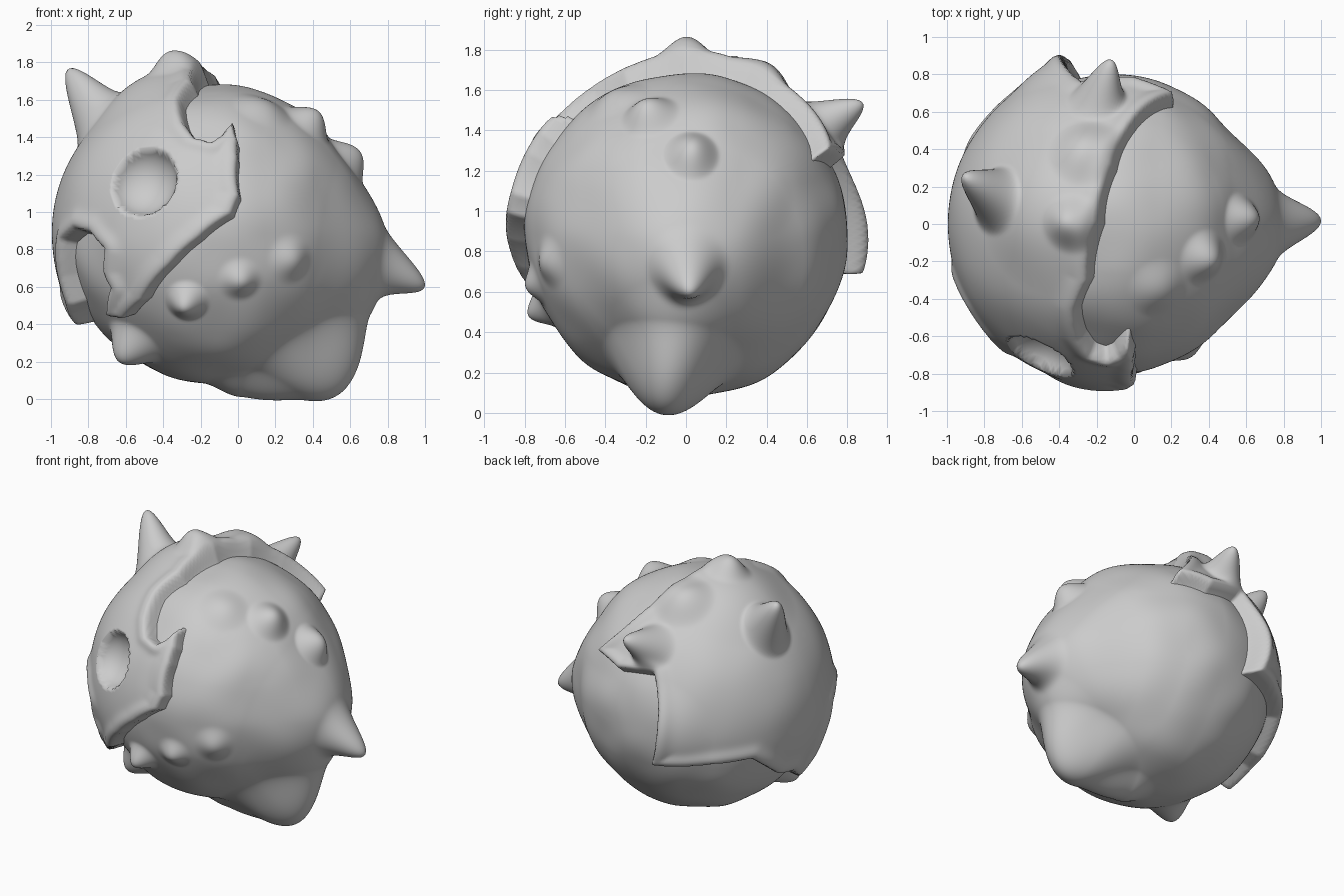
import bpy, bmesh, math
from mathutils import Vector, noise
from mathutils.geometry import intersect_point_line

if "Cube" in bpy.data.objects:
    bpy.data.objects.remove(bpy.data.objects["Cube"])

C = Vector((-0.12, 0, 0.88))      # centre of the round body
R_BODY, R_SHELL = 0.80, 0.875


def smooth(a, b, x):
    t = max(0.0, min(1.0, (x - a) / (b - a)))
    return t * t * (3 - 2 * t)


# Bumps and horns: (tip, foot direction point or None, angular width, sharpness)
def make_horns(specs, radius):
    out = []
    for tip, foot, width, power, *r0 in specs:
        tip = Vector(tip) - C
        d = ((Vector(foot) - C) if foot else tip).normalized()
        out.append((d, tip - d * (r0[0] if r0 else radius), width, power))
    return out


def horn_offset(d, horns):
    off = Vector()
    for h, vec, w, p in horns:
        t = d.angle(h)
        if t < w:
            off += vec * (1 - (t / w) ** 2) ** p
    return off


body_horns = make_horns([
    ((0.80, 0.00, 0.70), None, 0.82, 2),                      # broad tail cone
    ((1.00, 0.02, 0.61), (0.83, 0.01, 0.72), 0.28, 3, 0.94),  # tail spike
    ((0.49, -0.10, 0.01), None, 0.46, 1.9),                   # foot lobe
    ((0.55, -0.08, 0.37), None, 0.40, 2),
    ((0.65, 0.03, 1.33), None, 0.18, 1.7),
    ((0.43, -0.20, 1.54), None, 0.20, 2),
    ((0.14, -0.36, 1.58), None, 0.22, 2),
    ((-0.29, -0.78, 0.48), None, 0.16, 2.2),
    ((0.02, -0.80, 0.62), None, 0.17, 2.8),
    ((0.30, -0.71, 0.74), None, 0.19, 2.8),
    ((-0.63, -0.36, 0.20), None, 0.22, 2),
    ((0.05, -0.10, 0.02), None, 0.28, 2),
    ((0.56, 0.39, 1.06), None, 0.24, 2),
], R_BODY)

shell_horns = make_horns([
    ((-0.91, 0.25, 1.75), (-0.78, 0.14, 1.52), 0.23, 2.4),    # left horn
    ((-0.34, 0.00, 1.82), None, 0.20, 2.4),                   # crest
    ((-0.46, 0.08, 1.74), None, 0.55, 2),                     # raised brow
    ((-0.13, 0.875, 1.54), (-0.20, 0.68, 1.44), 0.20, 2.4),   # rear horn
    ((-0.26, 0.42, 1.72), None, 0.24, 2),
    ((-0.36, 0.90, 0.88), None, 0.45, 2),                     # flared rear side
], R_SHELL)

# Shell outline: points on the sphere, flattened around the shell's pole
POLE = Vector((-0.97, 0.06, 0.23)).normalized()
U = POLE.cross(Vector((0, 0, 1))).normalized()
V = U.cross(POLE)


def flat(d):
    a = d.angle(POLE)
    v = Vector((d.dot(U), d.dot(V)))
    return v.normalized() * a if v.length > 1e-6 else Vector((0, 0))


def on_front(x, z):
    dx, dz = x - C.x, z - C.z
    return Vector((x, -math.sqrt(max(0, R_SHELL ** 2 - dx * dx - dz * dz)), z))


top = [(0.24, 0.70, 1.30), (0.0, 0.53, 1.55), (-0.10, 0.30, 1.68), (-0.17, 0, 1.74),
       (-0.23, -0.3, 1.67)]
front = [(-0.30, 1.60), (-0.28, 1.48), (-0.22, 1.40), (-0.15, 1.38), (-0.10, 1.41),
         (-0.02, 1.50), (0.01, 1.38), (0.01, 1.28), (0.02, 1.08), (-0.02, 0.98),
         (-0.20, 0.85), (-0.35, 0.71), (-0.50, 0.52), (-0.60, 0.42), (-0.71, 0.44),
         (-0.69, 0.60), (-0.73, 0.68), (-0.72, 0.80), (-0.79, 0.88), (-0.87, 0.90),
         (-0.93, 0.84)]
rear = [(-0.94, -0.25, 0.65), (-0.89, -0.20, 0.50), (-0.86, -0.06, 0.36),
        (-0.90, 0.10, 0.50), (-0.88, 0.23, 0.52), (-0.84, 0.46, 0.70),
        (-0.54, 0.74, 0.68), (-0.30, 0.82, 0.68), (-0.35, 0.82, 1.05),
        (-0.26, 0.75, 1.28), (0.0, 0.77, 1.25)]
pts = [Vector(p) for p in top] + [on_front(*p) for p in front] + [Vector(p) for p in rear]
outline = [flat((p - C).normalized()) for p in pts]
edges = list(zip(outline, outline[1:] + outline[:1]))


def signed_distance(p):
    best, inside = 9.0, False
    for a, b in edges:
        q, f = intersect_point_line(p, a, b)
        q = a if f < 0 else b if f > 1 else q
        best = min(best, (p - Vector(q[:2])).length)
        if (a.y > p.y) != (b.y > p.y) and p.x < (b.x - a.x) * (p.y - a.y) / (b.y - a.y) + a.x:
            inside = not inside
    return best if inside else -best


EYE = (on_front(-0.51, 1.17) - C).normalized()


def body_point(d):
    r = R_BODY + 0.014 * noise.noise(d * 3) - 0.20 * (1 - smooth(0.18, 0.32, d.angle(EYE)))
    return C + d * r + horn_offset(d, body_horns)


def shell_point(d, s):
    t = d.angle(EYE)
    rim = smooth(-0.035, 0.03, s)
    r = R_SHELL - 0.11 * (1 - rim) + 0.02 * math.exp(-((s - 0.06) / 0.06) ** 2)
    r += 0.006 * noise.noise(d * 3) - 0.15 * math.sqrt(max(0, 1 - (t / 0.22) ** 2))  # eye bowl
    return C + d * r + horn_offset(d, shell_horns) * rim


def finish(name, bm):
    me = bpy.data.meshes.new(name)
    bm.to_mesh(me)
    bm.free()
    me.shade_smooth()
    ob = bpy.data.objects.new(name, me)
    bpy.context.collection.objects.link(ob)


# Round spiky body
bm = bmesh.new()
bmesh.ops.create_icosphere(bm, subdivisions=7, radius=1)
for v in bm.verts:
    v.co = body_point(v.co.normalized())
finish("body", bm)

# Cracked shell cap with eye socket
bm = bmesh.new()
bmesh.ops.create_icosphere(bm, subdivisions=7, radius=1)
away = []
for v in bm.verts:
    d = v.co.normalized()
    s = signed_distance(flat(d)) if d.dot(POLE) > -0.6 else -9
    if s < -0.07:
        away.append(v)
    else:
        v.co = shell_point(d, s)
bmesh.ops.delete(bm, geom=away, context='VERTS')
finish("shell", bm)
